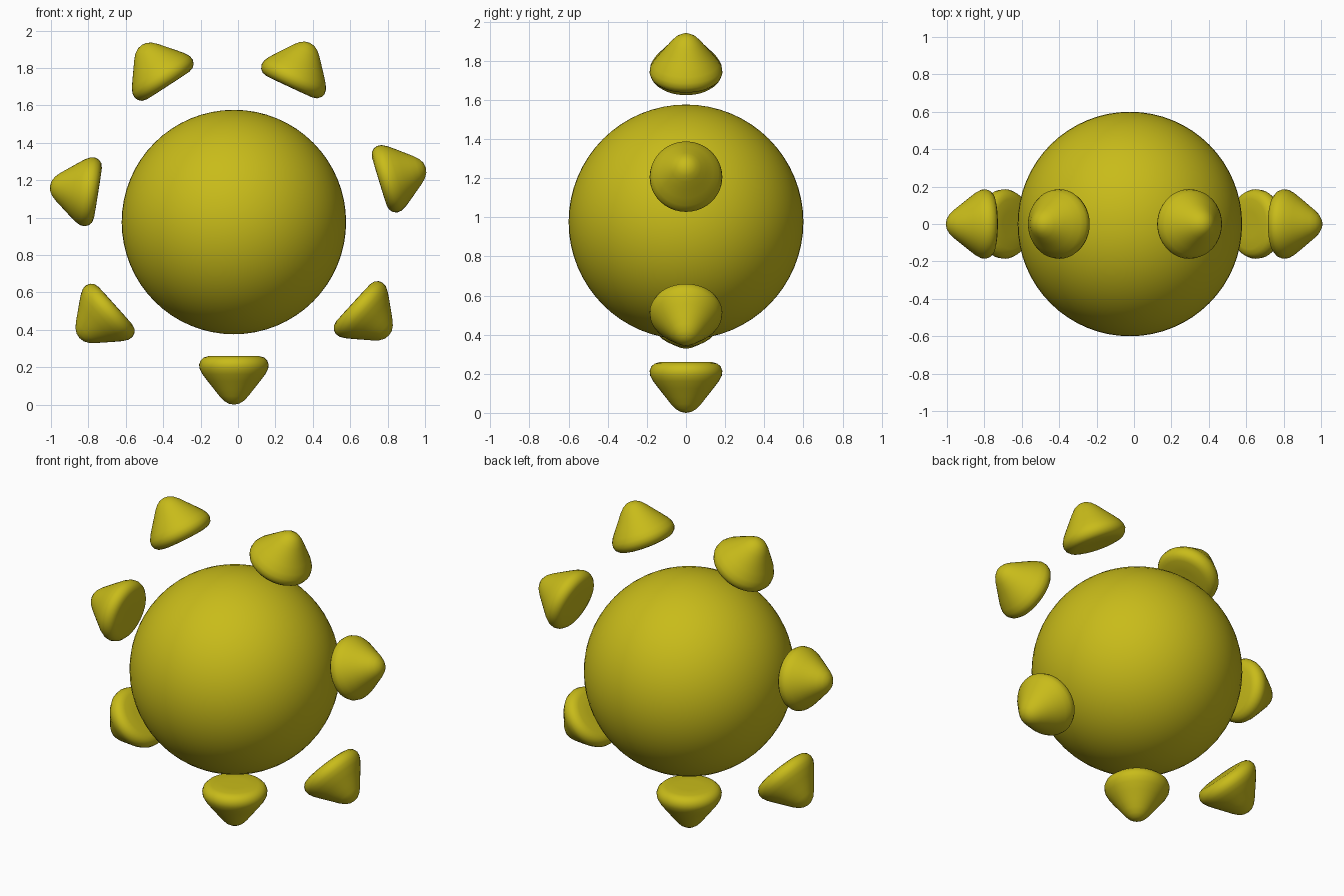
import bpy, bmesh, math

if "Cube" in bpy.data.objects:
    bpy.data.objects.remove(bpy.data.objects["Cube"])

mat = bpy.data.materials.new("olive_yellow")
mat.diffuse_color = (0.58, 0.50, 0.01, 1)
mat.use_nodes = True
mat.node_tree.nodes["Principled BSDF"].inputs["Base Color"].default_value = mat.diffuse_color

# Round body
bpy.ops.mesh.primitive_uv_sphere_add(segments=64, ring_count=32, radius=0.6,
                                     location=(-0.022, 0, 0.976))
body = bpy.context.object
body.name = "sun_body"
body.data.materials.append(mat)
bpy.ops.object.shade_smooth()

# Rounded cone profile: (radius, distance outward from the flat base)
PROFILE = [(0, 0), (0.07, 0), (0.135, 0.001), (0.161, 0.008), (0.178, 0.024),
           (0.186, 0.046), (0.183, 0.07), (0.168, 0.098), (0.14, 0.135),
           (0.106, 0.178), (0.077, 0.215), (0.053, 0.24), (0.028, 0.255), (0, 0.26)]


def ray(name, x, z, degrees):
    """Lathe the profile around z, then point it outward in the xz plane."""
    bm = bmesh.new()
    verts = [bm.verts.new((r, 0, h)) for r, h in PROFILE]
    edges = [bm.edges.new(pair) for pair in zip(verts, verts[1:])]
    bmesh.ops.spin(bm, geom=verts + edges, cent=(0, 0, 0), axis=(0, 0, 1),
                   angle=math.tau, steps=40, use_duplicate=False)
    bmesh.ops.remove_doubles(bm, verts=bm.verts, dist=0.0005)
    bmesh.ops.recalc_face_normals(bm, faces=bm.faces)
    for f in bm.faces:
        f.smooth = True
    mesh = bpy.data.meshes.new(name)
    bm.to_mesh(mesh)
    bm.free()
    mesh.materials.append(mat)
    obj = bpy.data.objects.new(name, mesh)
    obj.location = (x, 0, z)
    obj.rotation_euler = (0, math.radians(90 - degrees), 0)
    bpy.context.collection.objects.link(obj)


# Seven loose rays: base centre and outward angle
ray("ray_bottom", -0.022, 0.26, -90)
ray("ray_lower_right", 0.615, 0.545, -42.5)
ray("ray_right", 0.755, 1.192, 17)
ray("ray_upper_right", 0.275, 1.698, 65)
ray("ray_upper_left", -0.373, 1.705, 123)
ray("ray_left", -0.748, 1.13, 171)
ray("ray_lower_left", -0.655, 0.53, 222)
